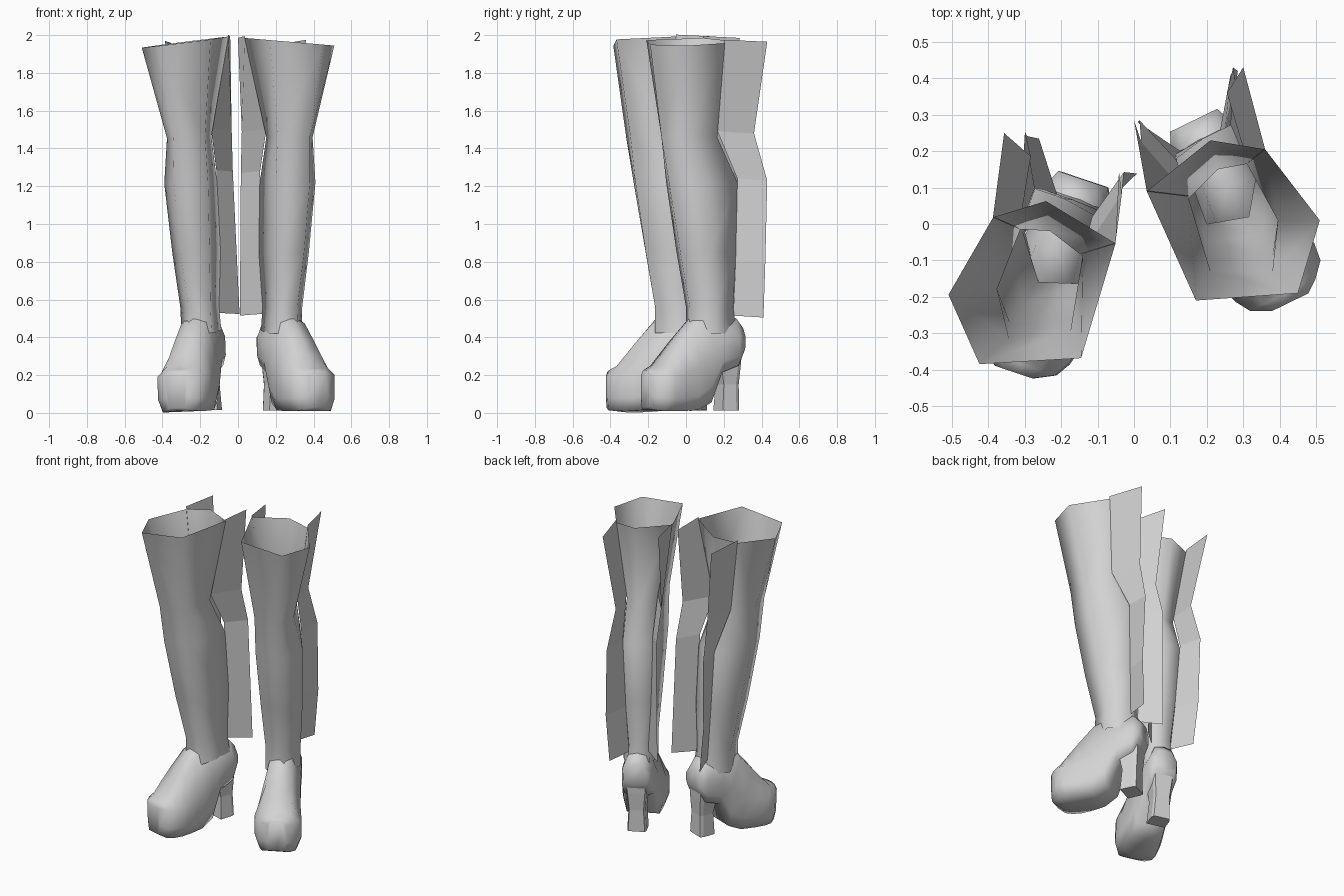
import bpy, bmesh, math
from mathutils import Matrix, Vector

if "Cube" in bpy.data.objects:
    bpy.data.objects.remove(bpy.data.objects["Cube"], do_unlink=True)

# One plain grey material
grey = bpy.data.materials.new("plain_grey")
grey.use_nodes = True
COLOR = (0.65, 0.65, 0.65, 1)
grey.diffuse_color = COLOR
grey.node_tree.nodes["Principled BSDF"].inputs["Base Color"].default_value = COLOR

# The right boot is the left one mirrored, turned, tilted and moved back
LEFT = Matrix.Identity(4)
RIGHT = (Matrix.Translation((0.075, -0.138, 0.011))
         @ Matrix.Rotation(-0.04, 4, 'Y')
         @ Matrix.Rotation(0.13, 4, 'Z')
         @ Matrix.Scale(-1, 4, (1, 0, 0)))


def loft(name, rings, matrix, closed=True, capped=False, smooth=True):
    """Skin a list of equal-sized point rings into one mesh object."""
    bm = bmesh.new()
    rows = [[bm.verts.new(matrix @ Vector(p)) for p in ring] for ring in rings]
    n = len(rows[0])
    for a, b in zip(rows, rows[1:]):
        for i in range(n if closed else n - 1):
            j = (i + 1) % n
            bm.faces.new((a[i], a[j], b[j], b[i]))
    if capped:
        bm.faces.new(rows[0])
        bm.faces.new(rows[-1])
        bmesh.ops.recalc_face_normals(bm, faces=bm.faces)
    elif matrix.determinant() < 0:
        bmesh.ops.reverse_faces(bm, faces=bm.faces)
    for f in bm.faces:
        f.smooth = smooth
    mesh = bpy.data.meshes.new(name)
    bm.to_mesh(mesh)
    bm.free()
    mesh.materials.append(grey)
    bpy.context.collection.objects.link(bpy.data.objects.new(name, mesh))


# Leg shaft: height, then six corners (inner back, back, outer back,
# outer, outer front, inner front)
SHAFT = [
    (1.965, (.035, .09), (.21, .23), (.36, .205), (.51, .01), (.45, -.19), (.17, -.21)),
    (1.46, (.15, .07), (.23, .15), (.31, .165), (.395, .01), (.38, -.13), (.21, -.13)),
    (1.22, (.115, .18), (.19, .235), (.265, .272), (.41, .08), (.38, -.09), (.20, -.105)),
    (.85, (.11, .19), (.18, .23), (.25, .265), (.375, .13), (.35, -.03), (.20, -.05)),
    (.56, (.13, .19), (.18, .225), (.235, .25), (.34, .16), (.315, .02), (.20, .0)),
    (.42, (.12, .20), (.17, .24), (.24, .27), (.34, .16), (.32, .02), (.20, .0))]

# Foot frame: origin above the heel, pointing along the splayed toe direction
ORIGIN = Vector((.20, .21, 0))
ALONG = Vector((.438, -.899, 0))
SIDE = Vector((.899, .438, 0))
# distance along, sideways offset, half width, bottom z, widest z, top z
FOOT = [(-.083, 0, .072, .33, .40, .455), (-.04, 0, .09, .25, .40, .51),
        (.06, 0, .10, .215, .38, .52), (.125, 0, .105, .055, .32, .53),
        (.21, 0, .118, .015, .24, .505), (.30, .005, .132, .01, .20, .40),
        (.365, .01, .14, .01, .20, .315), (.415, .015, .13, .01, .20, .255),
        (.455, .01, .10, .015, .20, .235), (.482, .02, .055, .03, .20, .225)]


def foot_point(s, w, z):
    return ORIGIN + ALONG * s + SIDE * w + Vector((0, 0, z))


def foot_section(s, off, w, zb, zm, zt):
    half = [(.82, zb), (1, zb + .35 * (zm - zb)), (1, zm), (.58, zt - .12 * (zt - zm))]
    pts = [(0, zb)] + half + [(0, zt)] + [(-k, z) for k, z in reversed(half)]
    return [foot_point(s, off + k * w, z) for k, z in pts]


def heel_section(z, s0, s1, w):
    return [foot_point(s, k * w, z) for s, k in
            ((s0, -.85), (s0, .85), (s0 + .02, 1), (s1, 1), (s1, -1), (s0 + .02, -1))]


# height, back, front, half width
HEEL = [(.012, -.055, .045, .058), (.15, -.056, .035, .05),
        (.26, -.065, .055, .06), (.36, -.07, .08, .07)]

# Hanging flaps along the back corners: height, attached edge x y, free edge x y
INNER_FLAP = [(1.985, .035, .09, 0, .285), (1.49, .15, .075, .02, .225),
              (1.27, .117, .175, .015, .285), (.515, .135, .195, .01, .28)]
OUTER_FLAP = [(1.965, .36, .205, .30, .43), (1.48, .312, .167, .255, .36),
              (1.23, .265, .272, .272, .43), (.80, .25, .263, .285, .42),
              (.505, .235, .25, .265, .41)]


def flap(name, rows, matrix):
    loft(name, [[(x0, y0, z + .01), (x1, y1, z)] for z, x0, y0, x1, y1 in rows],
         matrix, closed=False, smooth=False)


for side, m in (("left", LEFT), ("right", RIGHT)):
    # Open-topped shaft whose rim dips outward
    rings = [[(x, y, z - (.085 * (x - .27) if z > 1.9 else 0)) for x, y in corners]
             for z, *corners in SHAFT]
    loft(side + "_shaft", rings, m)
    # Platform foot and block heel
    loft(side + "_platform_foot", [foot_section(*r) for r in FOOT], m, capped=True)
    loft(side + "_heel", [heel_section(*r) for r in HEEL], m, capped=True, smooth=False)
    # Flaps behind the leg
    flap(side + "_inner_flap", INNER_FLAP, m)
    flap(side + "_outer_flap", OUTER_FLAP, m)
